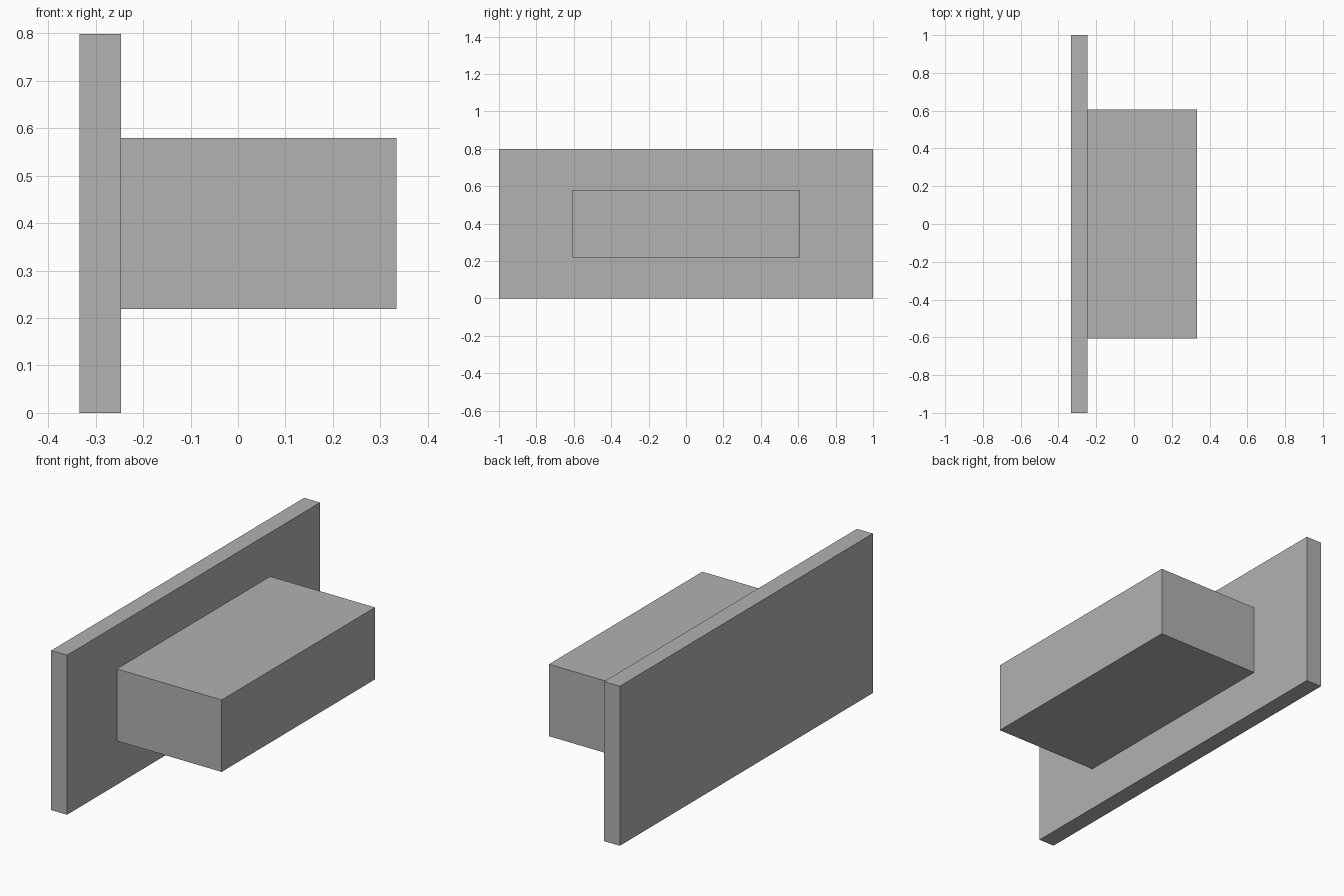
import bpy
from mathutils import Vector

default_cube = bpy.data.objects.get("Cube")
if default_cube:
    bpy.data.objects.remove(default_cube, do_unlink=True)

# Single plain grey
grey = bpy.data.materials.new("plain grey")
grey.use_nodes = True
colour = (0.445, 0.445, 0.445, 1)
grey.diffuse_color = colour
grey.node_tree.nodes["Principled BSDF"].inputs["Base Color"].default_value = colour


def box(name, low, high):
    """Axis-aligned box between two opposite corners."""
    low, high = Vector(low), Vector(high)
    bpy.ops.mesh.primitive_cube_add(size=1, location=(low + high) / 2)
    obj = bpy.context.object
    obj.name = name
    for vert in obj.data.vertices:
        vert.co *= high - low
    obj.data.materials.append(grey)
    return obj


half_width = 0.334
plate_face = -0.246
height = 0.798

# Upright mounting plate
box("back_plate", (-half_width, -1, 0), (plate_face, 1, height))

# Block projecting from the middle of the plate
box("projecting_block", (plate_face, -0.606, 0.219), (half_width, 0.606, 0.579))
